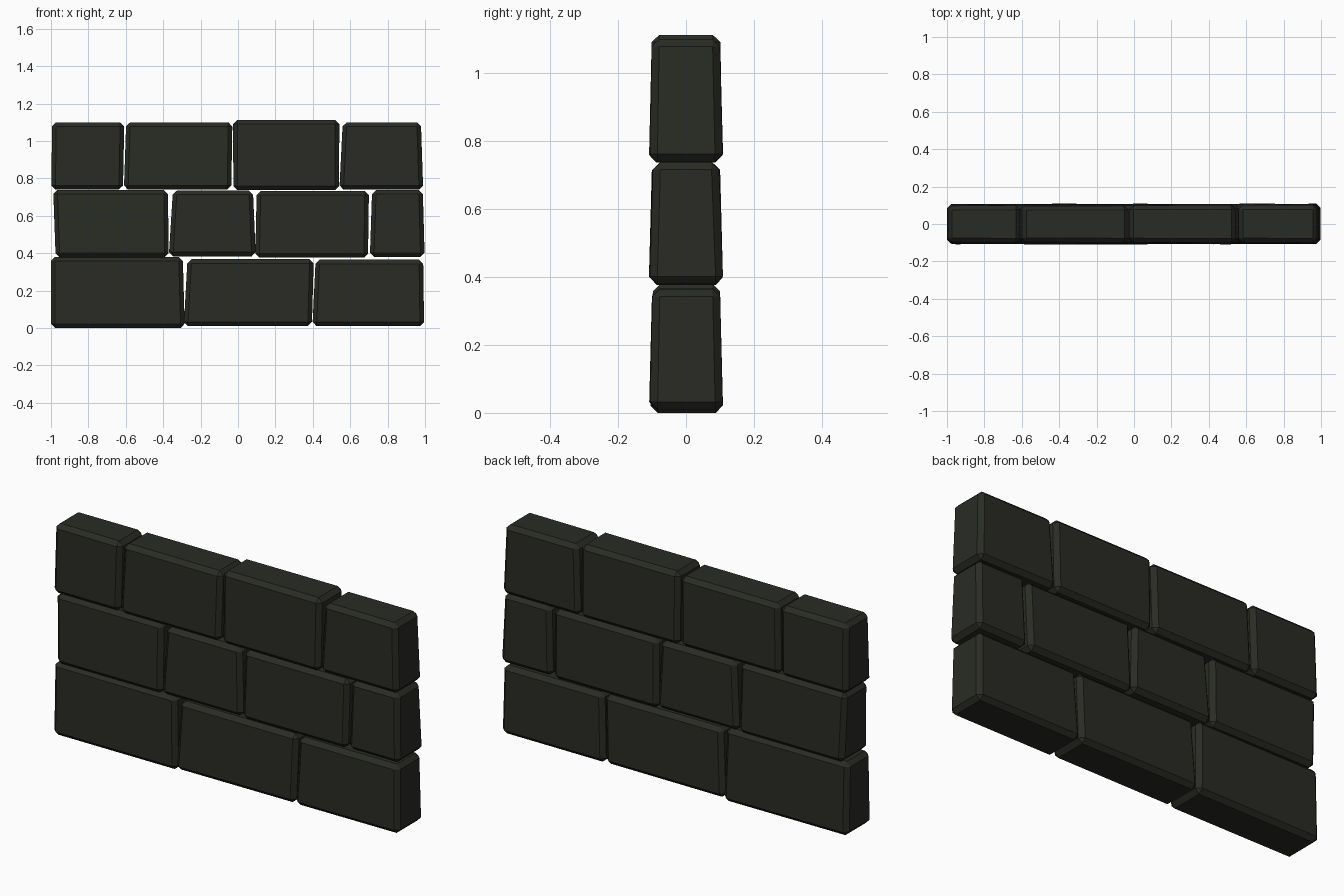
import bpy, bmesh, random

if "Cube" in bpy.data.objects:
    bpy.data.objects.remove(bpy.data.objects["Cube"])

random.seed(4)

# dark stone colour
stone_mat = bpy.data.materials.new("dark_stone")
stone_mat.diffuse_color = (0.022, 0.024, 0.018, 1)
stone_mat.use_nodes = True
stone_mat.node_tree.nodes["Principled BSDF"].inputs["Base Color"].default_value = stone_mat.diffuse_color

# each stone: left/right x at the bottom, left/right x at the top, bottom z, top z
courses = {
    "bottom": [(-1.0, -0.285, -1.0, -0.295, 0.0, 0.38),
               (-0.29, 0.395, -0.27, 0.405, 0.01, 0.368),
               (0.398, 0.995, 0.415, 0.99, 0.01, 0.365)],
    "middle": [(-0.975, -0.37, -0.988, -0.375, 0.378, 0.738),
               (-0.37, 0.095, -0.348, 0.08, 0.383, 0.735),
               (0.092, 0.695, 0.1, 0.70, 0.376, 0.732),
               (0.705, 0.998, 0.717, 0.988, 0.38, 0.738)],
    "top": [(-0.998, -0.615, -0.994, -0.608, 0.74, 1.10),
            (-0.61, -0.036, -0.598, -0.03, 0.74, 1.10),
            (-0.025, 0.54, -0.026, 0.542, 0.737, 1.113),
            (0.542, 0.99, 0.56, 0.978, 0.74, 1.10)],
}


def stone(name, xlb, xrb, xlt, xrt, zb, zt):
    """Slightly tapered block with chamfered edges."""
    bm = bmesh.new()
    bmesh.ops.create_cube(bm, size=2)
    for v in bm.verts:
        left, low = v.co.x < 0, v.co.z < 0
        x = (xlb if left else xrb) if low else (xlt if left else xrt)
        depth = (0.107 if low else 0.098) + random.uniform(-0.003, 0.003)
        v.co = (x, v.co.y * depth, zb if low else zt)
    bmesh.ops.bevel(bm, geom=bm.edges[:], offset=0.022, segments=1,
                    affect='EDGES', clamp_overlap=True)
    bmesh.ops.recalc_face_normals(bm, faces=bm.faces[:])
    mesh = bpy.data.meshes.new(name)
    bm.to_mesh(mesh)
    bm.free()
    mesh.materials.append(stone_mat)
    bpy.context.collection.objects.link(bpy.data.objects.new(name, mesh))


# three staggered courses
for course, blocks in courses.items():
    for i, dims in enumerate(blocks, 1):
        stone(f"{course}_stone_{i}", *dims)
